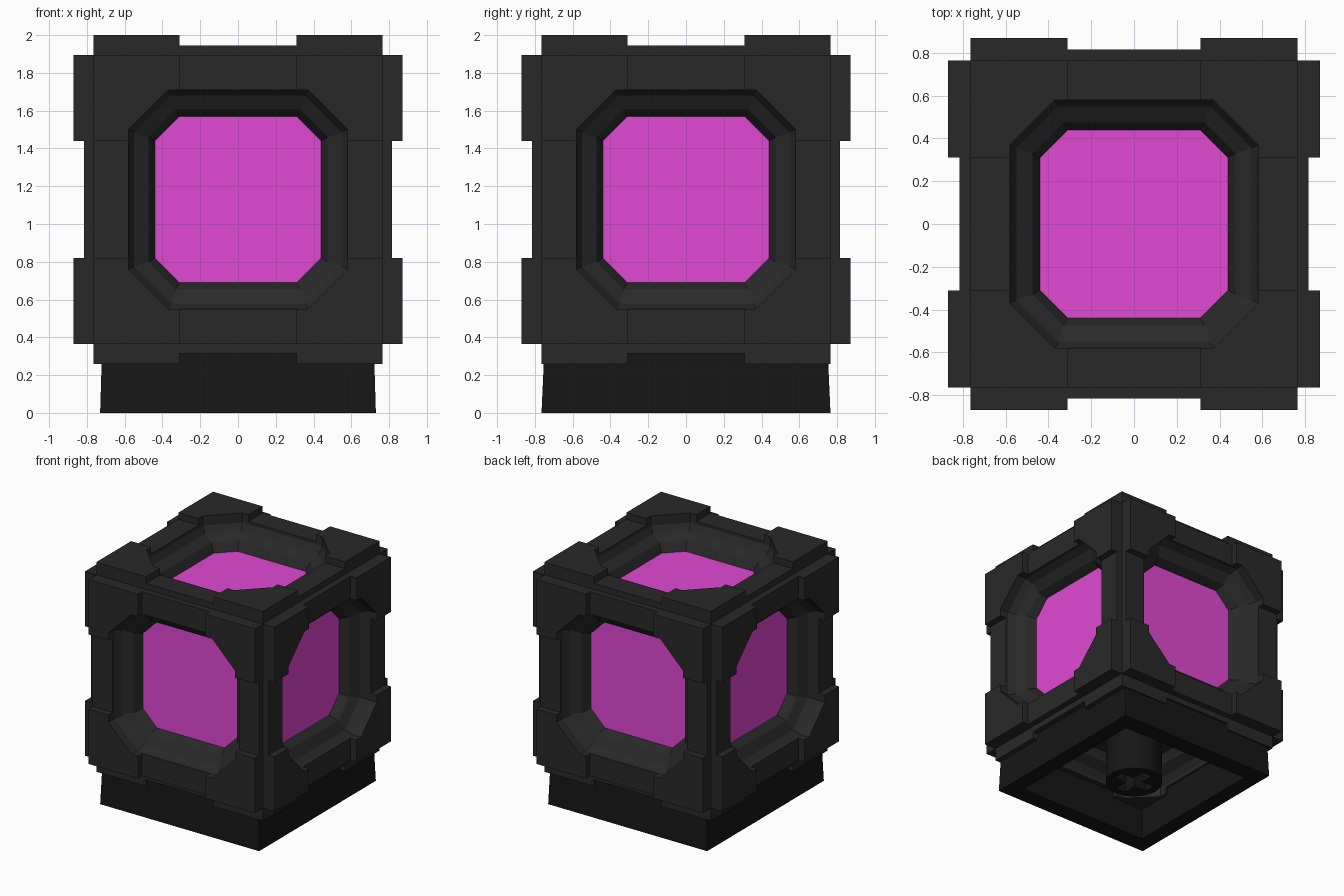
import bpy, bmesh
from math import pi
from mathutils import Matrix, Vector

if "Cube" in bpy.data.objects:
    bpy.data.objects.remove(bpy.data.objects["Cube"])

CENTRE = Matrix.Translation((0, 0, 1.13))
SIDES = [Matrix.Rotation(k * pi / 2, 4, 'Z') @ Matrix.Rotation(pi / 2, 4, 'X') for k in range(4)]
TOP, BOTTOM = Matrix.Identity(4), Matrix.Rotation(pi, 4, 'X')
WINDOWED = SIDES + [TOP]
ALL = WINDOWED + [BOTTOM]
QUARTERS = [Matrix.Rotation(k * pi / 2, 4, 'Z') for k in range(4)]


def material(name, rgb):
    m = bpy.data.materials.new(name)
    m.diffuse_color = (*rgb, 1)
    m.use_nodes = True
    m.node_tree.nodes["Principled BSDF"].inputs["Base Color"].default_value = m.diffuse_color
    return m


dark = material("dark", (0.022, 0.022, 0.022))
darker = material("darker", (0.008, 0.008, 0.008))
magenta = material("magenta", (0.75, 0.065, 0.65))


def finish(bm, name, mat):
    bmesh.ops.recalc_face_normals(bm, faces=bm.faces)
    me = bpy.data.meshes.new(name)
    bm.to_mesh(me)
    bm.free()
    ob = bpy.data.objects.new(name, me)
    me.materials.append(mat)
    bpy.context.collection.objects.link(ob)
    return ob


def loft(bm, rings, mtx, close=False, cap_end=False, cap_start=False):
    """Skin successive rings of points with quads."""
    vs = [[bm.verts.new(mtx @ Vector(p)) for p in r] for r in rings]
    pairs = list(zip(vs, vs[1:])) + ([(vs[-1], vs[0])] if close else [])
    n = len(vs[0])
    for a, b in pairs:
        for i in range(n):
            j = (i + 1) % n
            bm.faces.new((a[i], a[j], b[j], b[i]))
    if cap_start:
        bm.faces.new(vs[0])
    if cap_end:
        bm.faces.new(vs[-1])


def prism(bm, outline, z0, z1, mtx):
    loft(bm, [[(x, y, z) for x, y in outline] for z in (z0, z1)], mtx,
         cap_start=True, cap_end=True)


def octagon(r, c, h):
    return [(r, -c, h), (r, c, h), (c, r, h), (-c, r, h),
            (-r, c, h), (-r, -c, h), (-c, -r, h), (c, -r, h)]


# raised corner plates, trimmed by the octagonal opening
CORNER = [(.31, .765), (.765, .765), (.765, .31), (.58, .31), (.58, .37), (.37, .58), (.31, .58)]
bm = bmesh.new()
for f in ALL:
    for q in QUARTERS:
        prism(bm, CORNER, .60, .87, CENTRE @ f @ q)
finish(bm, "corner_plates", dark)

# lower plates between the corners
EDGE = [(-.31, .58), (.31, .58), (.31, .765), (-.31, .765)]
bm = bmesh.new()
for f in ALL:
    for q in QUARTERS:
        prism(bm, EDGE, .60, .815, CENTRE @ f @ q)
finish(bm, "edge_plates", dark)

# stepped octagonal recess around each window
bm = bmesh.new()
for f in ALL:
    loft(bm, [octagon(.58, .37, .79), octagon(.55, .355, .735),
              octagon(.475, .33, .69), octagon(.44, .31, .62)],
         CENTRE @ f, cap_end=(f is BOTTOM))
finish(bm, "window_recesses", dark)

# coloured windows
bm = bmesh.new()
for f in WINDOWED:
    bm.faces.new([bm.verts.new(CENTRE @ f @ Vector(p)) for p in octagon(.44, .31, .62)])
finish(bm, "windows", magenta)


# hollow base frame
def rect(x, y, z):
    return [(x, y, z), (-x, y, z), (-x, -y, z), (x, -y, z)]


bm = bmesh.new()
loft(bm, [rect(.73, .765, 0), rect(.72, .75, .33), rect(.60, .62, .33), rect(.60, .62, 0)],
     Matrix.Identity(4), close=True)
finish(bm, "base_frame", darker)

# round stem with a cross-shaped socket
bm = bmesh.new()
bmesh.ops.create_cone(bm, cap_ends=True, segments=32, radius1=.22, radius2=.22, depth=.52,
                      matrix=Matrix.Translation((0, 0, .27)))
stem = finish(bm, "stem", darker)
bm = bmesh.new()
a, b = .045, .16
prism(bm, [(a, a), (a, b), (-a, b), (-a, a), (-b, a), (-b, -a),
           (-a, -a), (-a, -b), (a, -b), (a, -a), (b, -a), (b, a)], -.1, .3, Matrix.Identity(4))
cutter = finish(bm, "socket_cutter", darker)
cutter.hide_render = True
cutter.hide_set(True)
mod = stem.modifiers.new("socket", 'BOOLEAN')
mod.operation, mod.solver, mod.object = 'DIFFERENCE', 'EXACT', cutter
bpy.context.view_layer.objects.active = stem
stem.select_set(True)
bpy.ops.object.modifier_apply(modifier=mod.name)
bpy.data.objects.remove(cutter)
bpy.ops.object.shade_smooth_by_angle()
